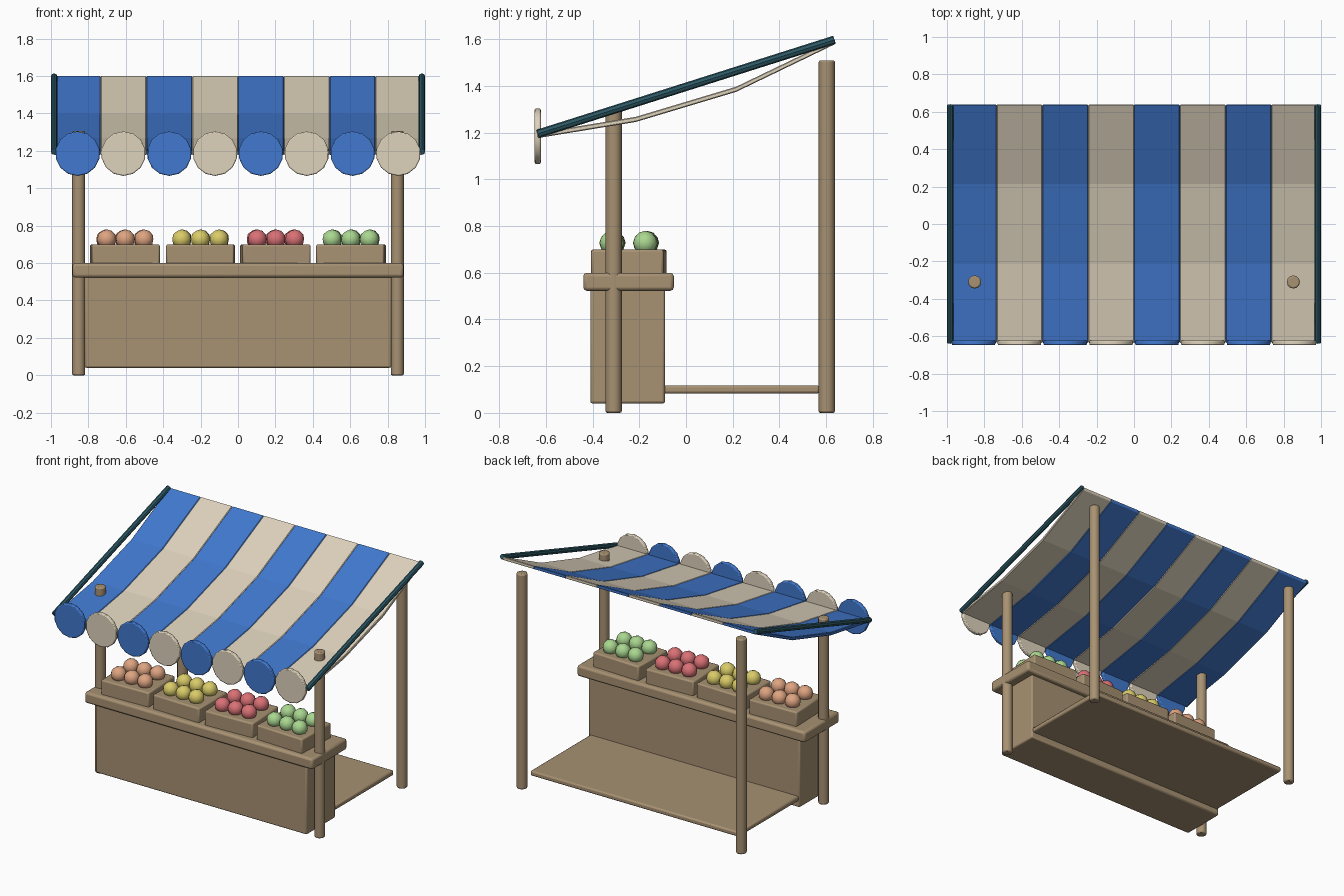
import bpy, bmesh, math
from mathutils import Matrix, Vector

cube = bpy.data.objects.get("Cube")
if cube:
    bpy.data.objects.remove(cube, do_unlink=True)


def material(name, rgb):
    m = bpy.data.materials.new(name)
    m.use_nodes = True
    m.diffuse_color = (*rgb, 1)
    m.node_tree.nodes["Principled BSDF"].inputs["Base Color"].default_value = (*rgb, 1)
    return m


wood = material("wood", (0.39, 0.285, 0.17))
blue = material("blue_cloth", (0.053, 0.19, 0.62))
cream = material("cream_cloth", (0.73, 0.645, 0.50))
teal = material("teal_metal", (0.026, 0.10, 0.13))
orange = material("orange_fruit", (0.73, 0.37, 0.22))
yellow = material("yellow_fruit", (0.70, 0.60, 0.14))
red = material("red_fruit", (0.70, 0.165, 0.18))
green = material("green_fruit", (0.40, 0.68, 0.28))


def finish(bm, name, mat, bevel=0, segments=2, smooth=True):
    """Turn a bmesh into an object with rounded edges and shading."""
    bmesh.ops.recalc_face_normals(bm, faces=bm.faces)
    mesh = bpy.data.meshes.new(name)
    bm.to_mesh(mesh)
    bm.free()
    mesh.materials.append(mat)
    ob = bpy.data.objects.new(name, mesh)
    bpy.context.collection.objects.link(ob)
    if bevel:
        mod = ob.modifiers.new("bevel", "BEVEL")
        mod.width, mod.segments = bevel, segments
        mod.limit_method, mod.angle_limit = "ANGLE", math.radians(50)
    if smooth:
        bpy.ops.object.select_all(action="DESELECT")
        ob.select_set(True)
        bpy.context.view_layer.objects.active = ob
        bpy.ops.object.shade_smooth_by_angle(angle=math.radians(35))
    return ob


def box(name, low, high, mat, bevel=0.01, turn=0):
    low, high = Vector(low), Vector(high)
    bm = bmesh.new()
    place = (Matrix.Translation((low + high) / 2) @ Matrix.Rotation(turn, 4, "Z")
             @ Matrix.Diagonal((*(high - low), 1)))
    bmesh.ops.create_cube(bm, size=1, matrix=place)
    return finish(bm, name, mat, bevel)


def rod(name, start, end, radius, mat, sides=12, bevel=0.008):
    start, end = Vector(start), Vector(end)
    axis = end - start
    place = Matrix.Translation((start + end) / 2) @ axis.to_track_quat("Z", "Y").to_matrix().to_4x4()
    bm = bmesh.new()
    bmesh.ops.create_cone(bm, cap_ends=True, segments=sides, radius1=radius,
                          radius2=radius, depth=axis.length, matrix=place)
    return finish(bm, name, mat, bevel)


# Counter and floor
box("counter_body", (-0.82, -0.41, 0.04), (0.82, -0.09, 0.54), wood)
box("counter_top", (-0.885, -0.44, 0.523), (0.885, -0.052, 0.6), wood, 0.015)
box("floor_board", (-0.81, -0.12, 0.083), (0.81, 0.572, 0.118), wood, 0.01)

# Posts and canopy side rails
for side, s in (("right", -1), ("left", 1)):
    rod(f"front_post_{side}", (s * 0.852, -0.31, 0), (s * 0.852, -0.31, 1.305), 0.035, wood)
    rod(f"back_post_{side}", (s * 0.852, 0.603, 0), (s * 0.852, 0.603, 1.51), 0.035, wood)
    rod(f"canopy_rail_{side}", (s * 0.983, -0.636, 1.195), (s * 0.983, 0.636, 1.598),
        0.018, teal, 8, 0.003)

# Crates of fruit
crates = ((-0.605, orange, 2), (-0.2, yellow, -1), (0.2, red, 2.5), (0.605, green, -2))
for i, (x, mat, degrees) in enumerate(crates):
    turn = math.radians(degrees)
    box(f"crate_{i + 1}", (x - 0.182, -0.4, 0.59), (x + 0.182, -0.09, 0.7), wood, 0.01, turn)
    bm = bmesh.new()
    spin = Matrix.Translation((x, -0.243, 0.728)) @ Matrix.Rotation(turn, 4, "Z")
    for col in (-1, 0, 1):
        for row in (-1, 1):
            spot = spin @ Matrix.Translation((col * 0.1, row * 0.072, 0))
            bmesh.ops.create_icosphere(bm, subdivisions=2, radius=0.052, matrix=spot)
    finish(bm, f"fruit_{i + 1}", mat)

# Sagging striped canopy with a round flap at the front of each stripe
sag = ((-0.635, 1.188), (-0.215, 1.257), (0.215, 1.386), (0.638, 1.59))
stripe = 0.245
half = 0.011
for i in range(8):
    mat = cream if i % 2 else blue
    x = (i - 3.5) * stripe
    bm = bmesh.new()
    rings = []
    for y, z in sag:
        corners = ((-1, -1), (1, -1), (1, 1), (-1, 1))
        rings.append([bm.verts.new((x + a * stripe / 2, y, z + b * half)) for a, b in corners])
    for near, far in zip(rings, rings[1:]):
        for k in range(4):
            n = (k + 1) % 4
            bm.faces.new((near[k], near[n], far[n], far[k]))
    bm.faces.new(rings[0])
    bm.faces.new(rings[-1])
    finish(bm, f"canopy_stripe_{i + 1}", mat, 0.004, 1, smooth=False)
    rod(f"canopy_flap_{i + 1}", (x, -0.648, 1.185), (x, -0.622, 1.185), 0.119, mat, 14, 0.006)
